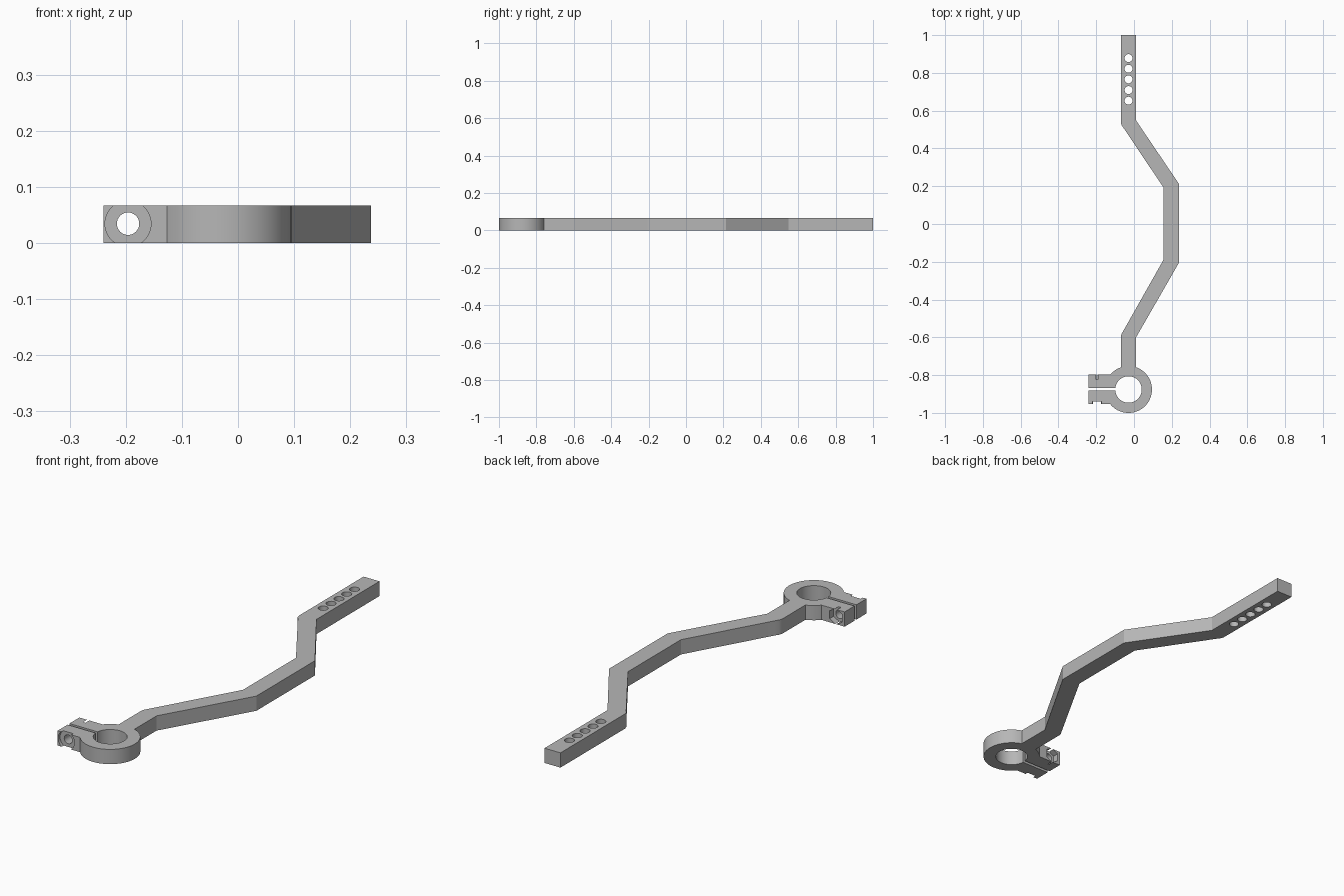
import bpy, bmesh, math
from mathutils import Matrix, Vector

if "Cube" in bpy.data.objects:
    bpy.data.objects.remove(bpy.data.objects["Cube"], do_unlink=True)

H = 0.067                       # bar thickness
CX, CY = -0.029, -0.876         # clamp ring centre
SCREW_X = -0.196                # clamp screw position

grey = bpy.data.materials.new("plain grey")
grey.use_nodes = True
colour = (0.47, 0.47, 0.47, 1)
grey.diffuse_color = colour
grey.node_tree.nodes["Principled BSDF"].inputs["Base Color"].default_value = colour


def make(name, bm):
    bmesh.ops.recalc_face_normals(bm, faces=bm.faces)
    mesh = bpy.data.meshes.new(name)
    bm.to_mesh(mesh)
    bm.free()
    mesh.materials.append(grey)
    ob = bpy.data.objects.new(name, mesh)
    bpy.context.collection.objects.link(ob)
    return ob


def prism(name, points, z0=0, z1=H):
    bm = bmesh.new()
    face = bm.faces.new([bm.verts.new((x, y, z0)) for x, y in points])
    top = bmesh.ops.extrude_face_region(bm, geom=[face])["geom"]
    verts = [v for v in top if isinstance(v, bmesh.types.BMVert)]
    bmesh.ops.translate(bm, verts=verts, vec=(0, 0, z1 - z0))
    return make(name, bm)


def disc(name, x, y, r, z0, z1, n=96):
    pts = [(x + r * math.cos(2 * math.pi * i / n), y + r * math.sin(2 * math.pi * i / n)) for i in range(n)]
    return prism(name, pts, z0, z1)


def y_cylinder(name, r, y0, y1, n):
    bm = bmesh.new()
    place = Matrix.Translation((SCREW_X, (y0 + y1) / 2, H / 2 + 0.001)) @ Matrix.Rotation(math.pi / 2, 4, "X")
    if n == 6:                  # hexagon with a corner pointing up
        place = place @ Matrix.Rotation(math.pi / 6 if bmesh_corner_on_x else 0, 4, "Z")
    bmesh.ops.create_cone(bm, cap_ends=True, segments=n, radius1=r, radius2=r, depth=y1 - y0, matrix=place)
    return make(name, bm)


def box(name, x0, x1, y0, y1, z0=0, z1=H):
    return prism(name, [(x0, y0), (x1, y0), (x1, y1), (x0, y1)], z0, z1)


def combine(target, other, operation):
    mod = target.modifiers.new(operation, "BOOLEAN")
    mod.operation, mod.solver, mod.object = operation, "EXACT", other
    bpy.context.view_layer.objects.active = target
    bpy.ops.object.modifier_apply(modifier=mod.name)
    bpy.data.objects.remove(other, do_unlink=True)


# the cone primitive's first corner lies on local y, so it is already upright
bmesh_corner_on_x = False

# cranked bar
arm = prism("cranked_arm", [
    (-0.069, 1), (-0.069, 0.535), (-0.064, 0.52), (-0.055, 0.508), (0.157, 0.192), (0.157, -0.188),
    (-0.055, -0.563), (-0.064, -0.578), (-0.069, -0.593), (-0.069, -0.79), (0.011, -0.79),
    (0.011, -0.6), (0.237, -0.207), (0.237, 0.214), (0.011, 0.548), (0.011, 1)])

# clamp ring and lugs
combine(arm, disc("ring", CX, CY, 0.124, 0, H), "UNION")
combine(arm, box("lugs", -0.24, CX - 0.05, -0.953, -0.796), "UNION")

# bore and clamp slot
combine(arm, disc("bore", CX, CY, 0.07, -0.1, 0.2), "DIFFERENCE")
combine(arm, box("slot", -0.3, CX - 0.04, -0.881, -0.867, -0.1, 0.2), "DIFFERENCE")

# screw hole, screw head recess and hexagonal nut pocket
combine(arm, y_cylinder("screw_hole", 0.02, -1.1, -0.7, 32), "DIFFERENCE")
combine(arm, y_cylinder("head_recess", 0.041, -1.1, -0.939, 48), "DIFFERENCE")
combine(arm, y_cylinder("nut_pocket", 0.036, -0.824, -0.76, 6), "DIFFERENCE")

# row of adjustment holes
for i in range(5):
    combine(arm, disc("adjust_hole", CX, 0.653 + 0.0563 * i, 0.021, -0.1, 0.2, 32), "DIFFERENCE")

bpy.ops.object.select_all(action="DESELECT")
arm.select_set(True)
bpy.context.view_layer.objects.active = arm
bpy.ops.object.shade_smooth_by_angle(angle=math.radians(25))
